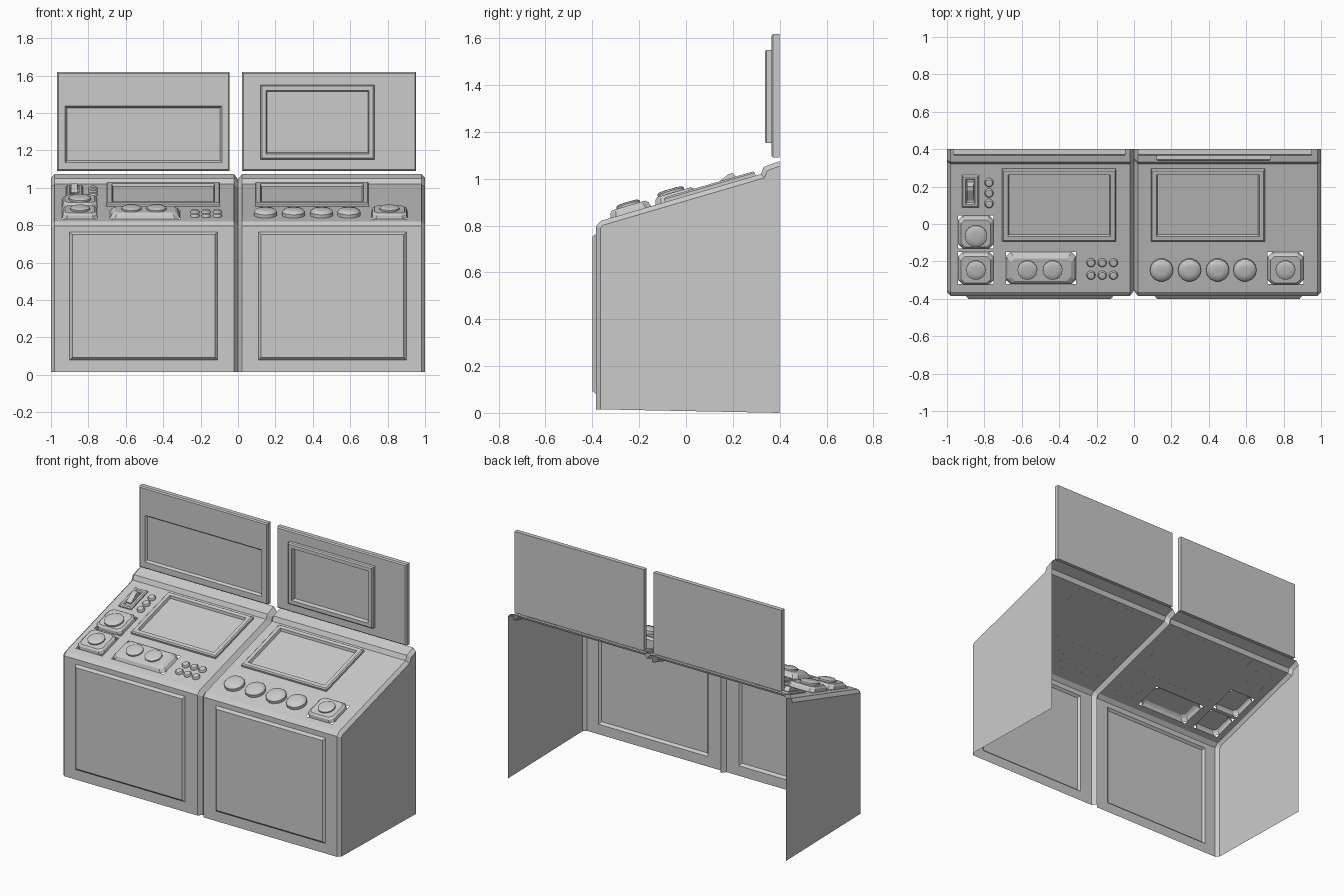
import bpy, bmesh, math
from mathutils import Matrix, Vector

if "Cube" in bpy.data.objects:
    bpy.data.objects.remove(bpy.data.objects["Cube"])

COS, SIN = 0.9597, 0.281
# Local frames (u, v, outward w): sloped desk, front face, upright panels
SLOPE = Matrix(((1, 0, 0, 0), (0, COS, -SIN, 0), (0, SIN, COS, 0.926), (0, 0, 0, 1)))
FRONT = Matrix(((1, 0, 0, 0), (0, 0, -1, -0.385), (0, 1, 0, 0), (0, 0, 0, 1)))
UPPER = Matrix(((1, 0, 0, 0), (0, 0, -1, 0.365), (0, 1, 0, 0), (0, 0, 0, 1)))


def finish(name, bm, smooth=False):
    me = bpy.data.meshes.new(name)
    bm.to_mesh(me)
    bm.free()
    ob = bpy.data.objects.new(name, me)
    bpy.context.collection.objects.link(ob)
    if smooth:
        bpy.ops.object.select_all(action='DESELECT')
        ob.select_set(True)
        bpy.context.view_layer.objects.active = ob
        bpy.ops.object.shade_smooth_by_angle(angle=math.radians(40))
    return ob


def rect(r, inset, h, c=0.0):
    """Rectangle loop (x0, x1, y0, y1), optionally with cut corners."""
    x0, x1, y0, y1 = r[0] + inset, r[1] - inset, r[2] + inset, r[3] - inset
    if not c:
        return [(x0, y0, h), (x1, y0, h), (x1, y1, h), (x0, y1, h)]
    return [(x0 + c, y0, h), (x1 - c, y0, h), (x1, y0 + c, h), (x1, y1 - c, h),
            (x1 - c, y1, h), (x0 + c, y1, h), (x0, y1 - c, h), (x0, y0 + c, h)]


def disc(x, y, r, h, n):
    return [(x + r * math.cos(math.tau * i / n), y + r * math.sin(math.tau * i / n), h)
            for i in range(n)]


def loft(name, loops, frame, back=False, smooth=False):
    """Bridge successive loops and cap the last one (and the first if back)."""
    bm = bmesh.new()
    rows = [[bm.verts.new(frame @ Vector(p)) for p in lp] for lp in loops]
    n = len(rows[0])
    for a, b in zip(rows, rows[1:]):
        for i in range(n):
            j = (i + 1) % n
            bm.faces.new((a[i], a[j], b[j], b[i]))
    bm.faces.new(rows[-1])
    if back:
        bm.faces.new(rows[0][::-1])
    return finish(name, bm, smooth)


def desk(x0, x1, y0, y1):
    """World x/y rectangle to desk-local coordinates."""
    return (x0, x1, y0 / COS, y1 / COS)


def screen(name, r, frame, h, rim=0.03, floor=0.003):
    loft(name, [rect(r, 0, 0), rect(r, 0, h - 0.007), rect(r, 0.007, h),
                rect(r, rim, h), rect(r, rim + 0.006, floor)], frame)


def knob(name, x, y, r, base, h, n=14):
    v = y / COS
    loft(name, [disc(x, v, r, base, n), disc(x, v, r, base + h * 0.55, n),
                disc(x, v, r * 0.8, base + h * 0.92, n),
                disc(x, v, r * 0.4, base + h, n)], SLOPE, smooth=True)


# ---- Shell: one cross-section swept in x, pinched at the ends and the middle
profile = [(-0.385, 0.015), (-0.385, 0.797), (-0.363, 0.82), (0.32, 1.02), (0.332, 1.05), (0.4, 1.075)]
inward = [(1, 0), (1, -0.4), (0.5, -0.9), (0.75, -0.82), (0.76, -0.78), (0, -1.06)]


def section(d):
    return [(p[0] + q[0] * d, p[1] + q[1] * d) for p, q in zip(profile, inward)]


doors = [(-0.9, -0.11, 0.08, 0.765), (0.11, 0.9, 0.08, 0.765)]
boxes = {"upper_left_button_base": (-0.94, -0.75, -0.13, 0.045),
         "lower_left_button_base": (-0.94, -0.75, -0.322, -0.15),
         "twin_button_base": (-0.685, -0.31, -0.322, -0.15),
         "right_button_base": (0.715, 0.905, -0.322, -0.15)}

bm = bmesh.new()
stations = [(-1, 0.02), (-0.98, 0), (-0.022, 0), (0, 0.028), (0.022, 0), (0.98, 0), (1, 0.02)]
grid = [[bm.verts.new((x, y, z)) for y, z in section(d)] for x, d in stations]
for a, b in zip(grid, grid[1:]):
    for k in range(len(profile) - 1):
        bm.faces.new((a[k], b[k], b[k + 1], a[k + 1]))

# Openings behind the raised doors and hollow button bases
for axis, rects in ((2, doors), (1, list(boxes.values()))):
    for r in rects:
        for ax, vals in ((0, r[:2]), (axis, r[2:])):
            for val in vals:
                co, no = Vector(), Vector()
                co[ax], no[ax] = val, 1
                bmesh.ops.bisect_plane(bm, geom=bm.verts[:] + bm.edges[:] + bm.faces[:],
                                       plane_co=co, plane_no=no)
bm.normal_update()
holes = []
for f in bm.faces:
    c = f.calc_center_median()
    up = f.normal.z > 0.9
    for r in (boxes.values() if up else doors):
        t = c.y if up else c.z
        if (up or f.normal.y < -0.9) and r[0] < c.x < r[1] and r[2] < t < r[3]:
            holes.append(f)
bmesh.ops.delete(bm, geom=holes, context='FACES')

# Flat side walls; back and underside stay open
for s in (-1, 1):
    wall = [bm.verts.new((s, y, z)) for y, z in section(0.02) + [(0.4, 0)]]
    bm.faces.new(wall if s < 0 else wall[::-1])
finish("console_shell", bm)

# ---- Raised door panels
for side, r in zip(("left", "right"), doors):
    loft(side + "_door", [rect(r, 0, 0), rect(r, 0.014, 0.015)], FRONT)

# ---- Desk screens
screen("left_desk_screen", desk(-0.705, -0.095, -0.09, 0.297), SLOPE, 0.02)
screen("right_desk_screen", desk(0.09, 0.70, -0.09, 0.297), SLOPE, 0.02)

# ---- Button bases
for name, r in boxes.items():
    lr = desk(*r)
    slant = 0.02 if name.startswith("twin") else 0.008
    loft(name, [rect(lr, 0, 0, 0.024), rect(lr, slant * 0.6, 0.02, 0.024),
                rect(lr, slant + 0.008, 0.03, 0.02)], SLOPE)

# ---- Round push buttons
knob("upper_left_button", -0.845, -0.055, 0.06, 0.03, 0.018)
for i, x in enumerate((-0.845, -0.57, -0.435, 0.81)):
    knob(f"base_button_{i + 1}", x, -0.237, 0.053, 0.03, 0.016)
for i, x in enumerate((0.147, 0.297, 0.447, 0.593)):
    knob(f"large_button_{i + 1}", x, -0.243, 0.062, 0, 0.034)

# ---- Small indicator buttons
small = [(-0.775, y) for y in (0.223, 0.167, 0.111)]
small += [(x, y) for x in (-0.23, -0.17, -0.11) for y in (-0.205, -0.272)]
for i, (x, y) in enumerate(small):
    knob(f"small_button_{i + 1}", x, y, 0.024, 0, 0.017, 10)

# ---- Rocker switch with its housing
screen("switch_housing", desk(-0.92, -0.83, 0.09, 0.263), SLOPE, 0.014, 0.02, 0.004)
loft("switch_lever", [rect(desk(-0.894, -0.856, 0.13, 0.225), 0, 0.002),
                      rect(desk(-0.894, -0.856, 0.13, 0.225), 0, 0.012),
                      rect(desk(-0.892, -0.858, 0.19, 0.21), 0, 0.038)], SLOPE)

# ---- Upright back panels: recessed display on the left, framed screen on the right
left, recess = (-0.968, -0.045, 1.09, 1.618), (-0.925, -0.085, 1.135, 1.438)
loft("left_upright_panel", [rect(left, 0, -0.035), rect(left, 0, -0.007), rect(left, 0.007, 0),
                            rect(recess, 0, 0), rect(recess, 0.01, -0.014)], UPPER, back=True)
right = (0.022, 0.953, 1.09, 1.618)
loft("right_upright_panel", [rect(right, 0, -0.035), rect(right, 0, -0.007),
                             rect(right, 0.007, 0)], UPPER, back=True)
screen("upright_screen", (0.12, 0.73, 1.152, 1.55), UPPER, 0.028)
